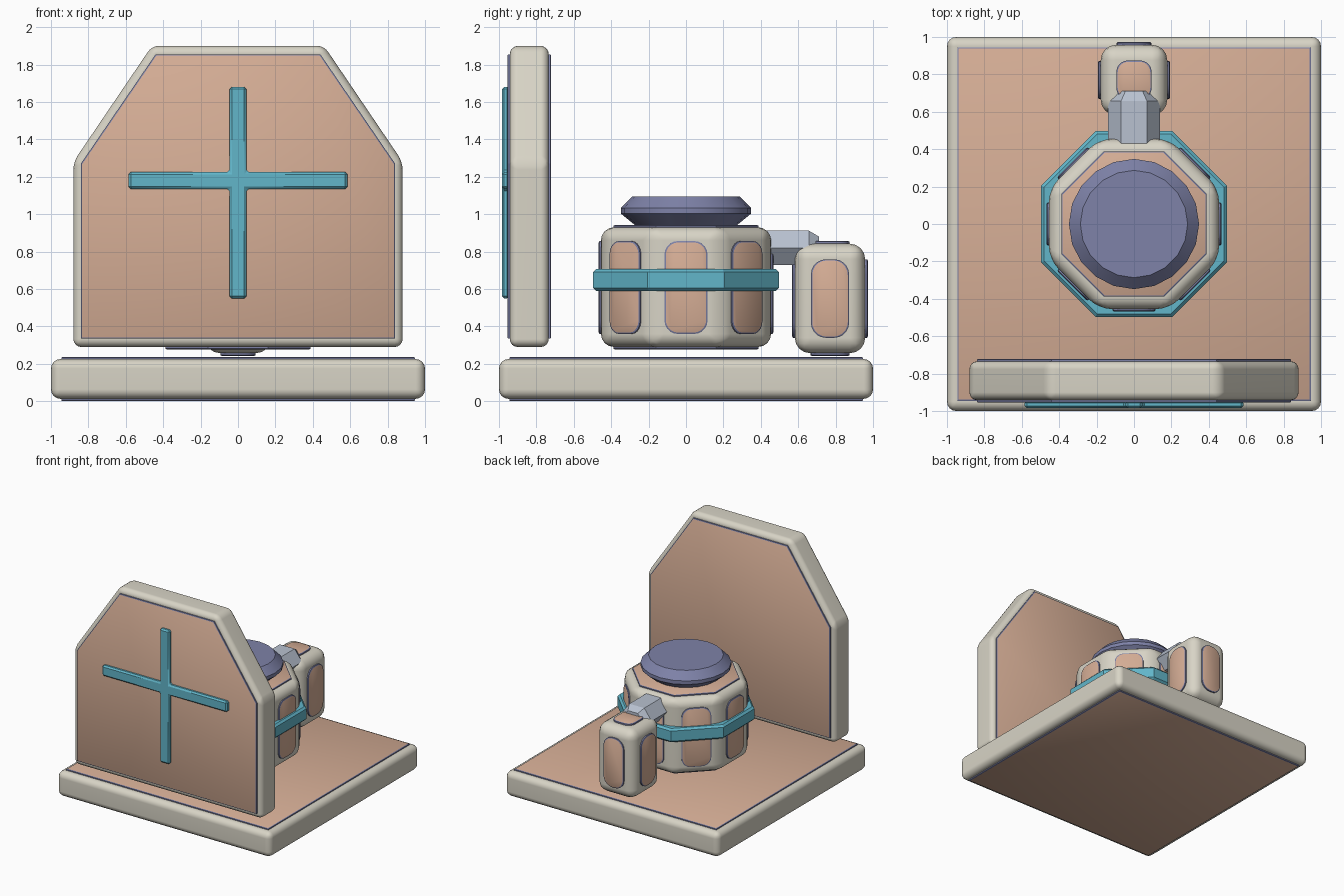
import bpy, bmesh, math
from mathutils import Matrix, Vector

if "Cube" in bpy.data.objects:
    bpy.data.objects.remove(bpy.data.objects["Cube"])


def material(name, rgb):
    lin = [((c / 255 + 0.055) / 1.055) ** 2.4 for c in rgb]
    m = bpy.data.materials.new(name)
    m.diffuse_color = (*lin, 1)
    m.use_nodes = True
    m.node_tree.nodes["Principled BSDF"].inputs["Base Color"].default_value = m.diffuse_color
    return m


CREAM = material("cream", (216, 212, 198))
TAN = material("tan", (214, 174, 150))
NAVY = material("dusty navy", (126, 130, 168))
TEAL = material("teal", (98, 182, 202))
STEEL = material("pale steel", (184, 193, 208))


def finish(name, bm, mats, angle=30, weighted=False):
    bmesh.ops.recalc_face_normals(bm, faces=bm.faces[:])
    me = bpy.data.meshes.new(name)
    bm.to_mesh(me)
    bm.free()
    for m in mats:
        me.materials.append(m)
    me.shade_smooth()
    me.set_sharp_from_angle(angle=math.radians(angle))
    ob = bpy.data.objects.new(name, me)
    bpy.context.collection.objects.link(ob)
    if weighted:
        mod = ob.modifiers.new("weighted", 'WEIGHTED_NORMAL')
        mod.keep_sharp = True
    return ob


def loft(bm, rings, close_ends=True):
    """Bridge rings of points; returns the last cap."""
    vs = [[bm.verts.new(p) for p in r] for r in rings]
    n = len(vs[0])
    for a, b in zip(vs, vs[1:]):
        for i in range(n):
            bm.faces.new((a[i], a[(i + 1) % n], b[(i + 1) % n], b[i]))
    if close_ends:
        bm.faces.new(vs[0][::-1])
        return bm.faces.new(vs[-1])


def frame(origin, u, v):
    u, v = Vector(u), Vector(v)
    m = Matrix((u, v, u.cross(v))).transposed().to_4x4()
    m.translation = Vector(origin)
    return m


def slab(name, profile, m, depth, mat, bevel, segments=4):
    """Extruded outline with every edge rounded."""
    bm = bmesh.new()
    loft(bm, [[m @ Vector((x, y, z)) for x, y in profile] for z in (0, depth)])
    bmesh.ops.recalc_face_normals(bm, faces=bm.faces[:])
    bmesh.ops.bevel(bm, geom=bm.edges[:], offset=bevel, segments=segments,
                    profile=0.5, affect='EDGES', clamp_overlap=True)
    return finish(name, bm, [mat], 35, segments > 1)


def panels(name, items):
    """Raised plates: navy rim, tan face. items = (outline, matrix, height)."""
    bm = bmesh.new()
    for prof, m, h in items:
        cx = (min(p[0] for p in prof) + max(p[0] for p in prof)) / 2
        cy = (min(p[1] for p in prof) + max(p[1] for p in prof)) / 2
        w = max(p[0] for p in prof) - cx
        t = max(p[1] for p in prof) - cy
        sx, sy = 1 - 0.007 / w, 1 - 0.007 / t
        inner = [(cx + (x - cx) * sx, cy + (y - cy) * sy) for x, y in prof]
        rings = [[m @ Vector((x, y, z)) for x, y in p]
                 for p, z in ((prof, -0.02), (prof, h - 0.004), (inner, h))]
        loft(bm, rings).material_index = 1
    return finish(name, bm, [NAVY, TAN])


def rect(w, h):
    return [(-w, -h), (w, -h), (w, h), (-w, h)]


def round_rect(w, h, r, n=5):
    pts = []
    for k, (sx, sy) in enumerate(((1, 1), (-1, 1), (-1, -1), (1, -1))):
        for i in range(n + 1):
            a = math.pi / 2 * (k + i / n)
            pts.append((sx * (w - r) + r * math.cos(a), sy * (h - r) + r * math.sin(a)))
    return pts


def ngon(apothem, n=8):
    r = apothem / math.cos(math.pi / n)
    return [(r * math.cos(math.tau * (i + 0.5) / n), r * math.sin(math.tau * (i + 0.5) / n))
            for i in range(n)]


def up(z, x=0, y=0):
    return frame((x, y, z), (1, 0, 0), (0, 1, 0))


def down(z, x=0, y=0):
    return frame((x, y, z), (-1, 0, 0), (0, 1, 0))


def side(cx, cy, z, dist, a):
    c, s = math.cos(a), math.sin(a)
    return frame((cx + c * dist, cy + s * dist, z), (-s, c, 0), (0, 0, 1))


def facing_front(y):
    return frame((0, y, 0), (1, 0, 0), (0, 0, 1))


def facing_back(y):
    return frame((0, y, 0), (-1, 0, 0), (0, 0, 1))


# Base slab
slab("base", rect(1, 1), up(0.013), 0.212, CREAM, 0.05)
panels("base_panels", [(rect(0.945, 0.945), up(0.225), 0.012),
                       (rect(0.945, 0.945), down(0.013), 0.013)])

# Upright front board
board = [(-0.88, 0.29), (0.88, 0.29), (0.88, 1.28), (0.46, 1.90), (-0.46, 1.90), (-0.88, 1.28)]
inset = [(-0.84, 0.335), (0.84, 0.335), (0.84, 1.27), (0.44, 1.855), (-0.44, 1.855), (-0.84, 1.27)]
slab("front_board", board, facing_back(-0.942), 0.208, CREAM, 0.042)
panels("front_board_panels", [(inset, facing_front(-0.942), 0.013),
                              (inset, facing_back(-0.734), 0.013)])

# Cross on the board
t, w, lo, hi, a, b = 0.045, 0.585, 0.55, 1.68, 1.135, 1.225
cross = [(-t, lo), (t, lo), (t, a), (w, a), (w, b), (t, b),
         (t, hi), (-t, hi), (-t, b), (-w, b), (-w, a), (-t, a)]
slab("cross", cross, facing_front(-0.945), 0.04, TEAL, 0.012, 1)

# Octagonal drum
slab("drum", ngon(0.455), up(0.29), 0.64, CREAM, 0.07)
panels("drum_panels",
       [(round_rect(0.115, 0.248, 0.07), side(0, 0, 0.608, 0.455, k * math.tau / 8), 0.012)
        for k in range(8)]
       + [(ngon(0.388), up(0.93), 0.012), (ngon(0.388), down(0.29), 0.013)])


# Band around the drum
bm = bmesh.new()
section = [(0.42, 0.59), (0.48, 0.59), (0.496, 0.606), (0.496, 0.691),
           (0.48, 0.707), (0.42, 0.707), (0.42, 0.59)]
loft(bm, [[(x, y, z) for x, y in ngon(r)] for r, z in section], False)
bmesh.ops.remove_doubles(bm, verts=bm.verts[:], dist=1e-5)
finish("band", bm, [TEAL])

# Round cap on the drum
bm = bmesh.new()
loft(bm, [[(r * math.cos(math.tau * i / 20), r * math.sin(math.tau * i / 20), z) for i in range(20)]
          for r, z in ((0.26, 0.91), (0.265, 0.935), (0.348, 1.003), (0.348, 1.033), (0.287, 1.095))])
finish("cap", bm, [NAVY])

# Small rear box
cy = 0.77
slab("rear_box", rect(0.178, 0.188), up(0.257, 0, cy), 0.585, CREAM, 0.082)
items = [(round_rect(0.102 if k % 2 == 0 else 0.094, 0.21, 0.08),
          side(0, cy, 0.549, 0.188 if k % 2 else 0.178, k * math.pi / 2), 0.014) for k in range(4)]
items += [(round_rect(0.094, 0.104, 0.06), up(0.842, 0, cy), 0.015),
          (round_rect(0.094, 0.104, 0.06), down(0.257, 0, cy), 0.015)]
panels("rear_box_panels", items)

# Hexagonal connector between drum and box
bm = bmesh.new()
loft(bm, [[(s * 0.139 * math.cos(math.tau * i / 6), y, 0.82 + s * 0.106 * math.sin(math.tau * i / 6))
           for i in range(6)] for s, y in ((1, 0.40), (1, 0.657), (0.66, 0.71))])
finish("connector", bm, [STEEL], 20)
